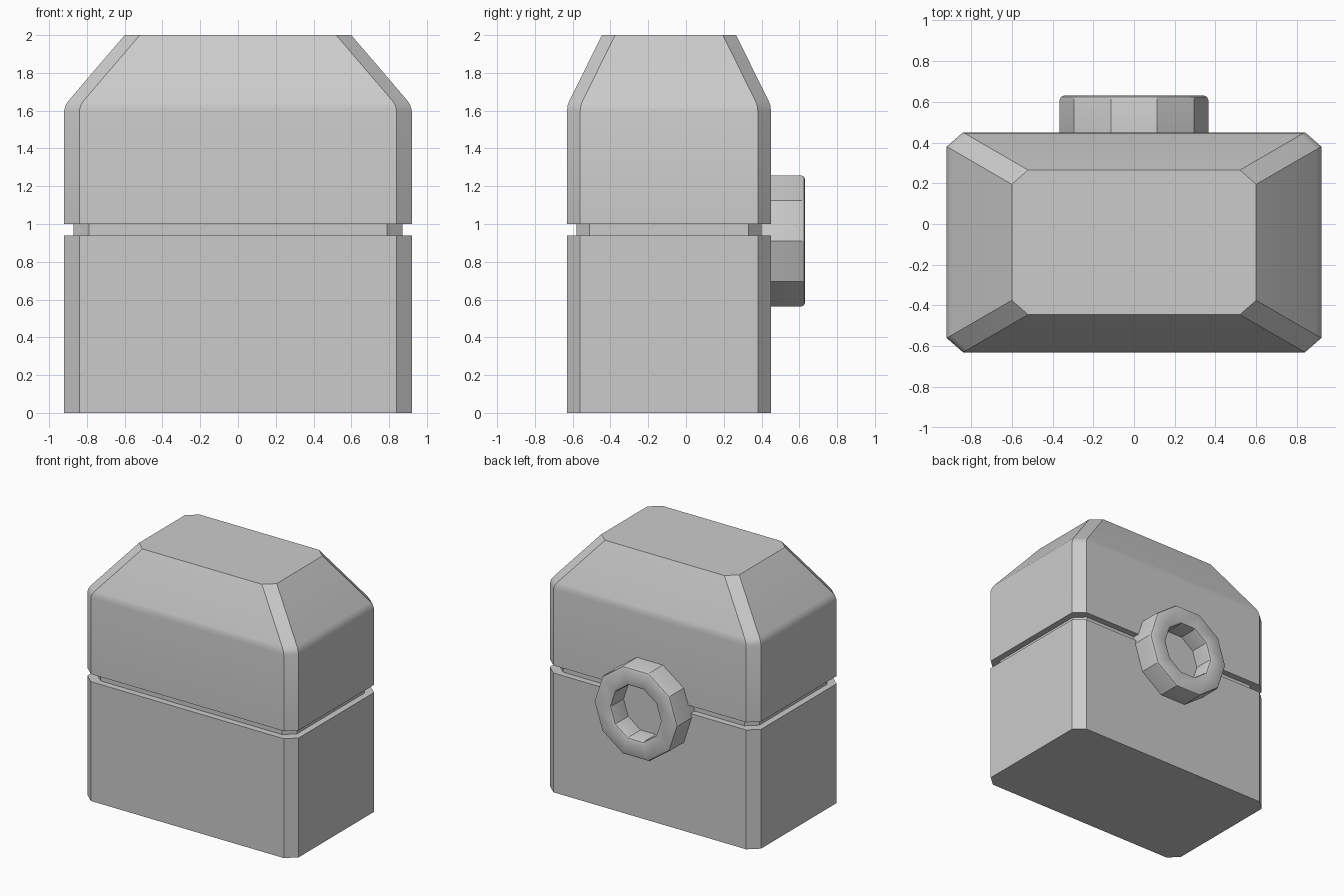
import bpy, math

if "Cube" in bpy.data.objects:
    bpy.data.objects.remove(bpy.data.objects["Cube"])

CY = -0.09  # depth centre of the box


def octagon(hx, hy, z, cx=0.08, cy=0.07):
    """Rectangle with clipped corners, counter-clockwise, at height z."""
    pts = [(hx, -hy + cy), (hx, hy - cy), (hx - cx, hy), (cx - hx, hy),
           (-hx, hy - cy), (-hx, cy - hy), (cx - hx, -hy), (hx - cx, -hy)]
    return [(x, CY + y, z) for x, y in pts]


def decagon(r, y):
    """Ten-sided loop around the y axis, centred on the clasp."""
    return [(r * math.cos(k * math.pi / 5), y, 0.91 - r * math.sin(k * math.pi / 5))
            for k in range(10)]


def loft(name, loops, cap_start=False, cap_end=False):
    n = len(loops[0])
    verts = [p for loop in loops for p in loop]
    faces = []
    for j in range(len(loops) - 1):
        a, b = j * n, (j + 1) * n
        for i in range(n):
            k = (i + 1) % n
            faces.append((a + i, a + k, b + k, b + i))
    if cap_start:
        faces.append(tuple(reversed(range(n))))
    if cap_end:
        faces.append(tuple(range(len(verts) - n, len(verts))))
    mesh = bpy.data.meshes.new(name)
    mesh.from_pydata(verts, [], faces)
    obj = bpy.data.objects.new(name, mesh)
    bpy.context.collection.objects.link(obj)
    bpy.ops.object.select_all(action='DESELECT')
    obj.select_set(True)
    bpy.context.view_layer.objects.active = obj
    bpy.ops.object.shade_smooth_by_angle(angle=math.radians(30))
    return obj


# lower box with its inward lip
loft("base", [octagon(0.92, 0.54, 0), octagon(0.92, 0.54, 0.94),
              octagon(0.87, 0.49, 0.94)], cap_start=True)

# recessed band between base and lid
loft("seam", [octagon(0.87, 0.49, 0.94), octagon(0.87, 0.49, 1.0)])

# lid with a softened shoulder and tapered top
loft("lid", [octagon(0.87, 0.49, 1.0), octagon(0.92, 0.54, 1.0),
             octagon(0.92, 0.54, 1.60), octagon(0.912, 0.536, 1.63),
             octagon(0.897, 0.527, 1.653), octagon(0.60, 0.355, 2.0)], cap_end=True)

# ten-sided clasp on the back with a recessed centre
profile = [(0.365, 0.40), (0.365, 0.61), (0.359, 0.624), (0.345, 0.63),
           (0.235, 0.63), (0.221, 0.624), (0.215, 0.61), (0.215, 0.47)]
loft("clasp", [decagon(r, y) for r, y in profile], cap_start=True, cap_end=True)
